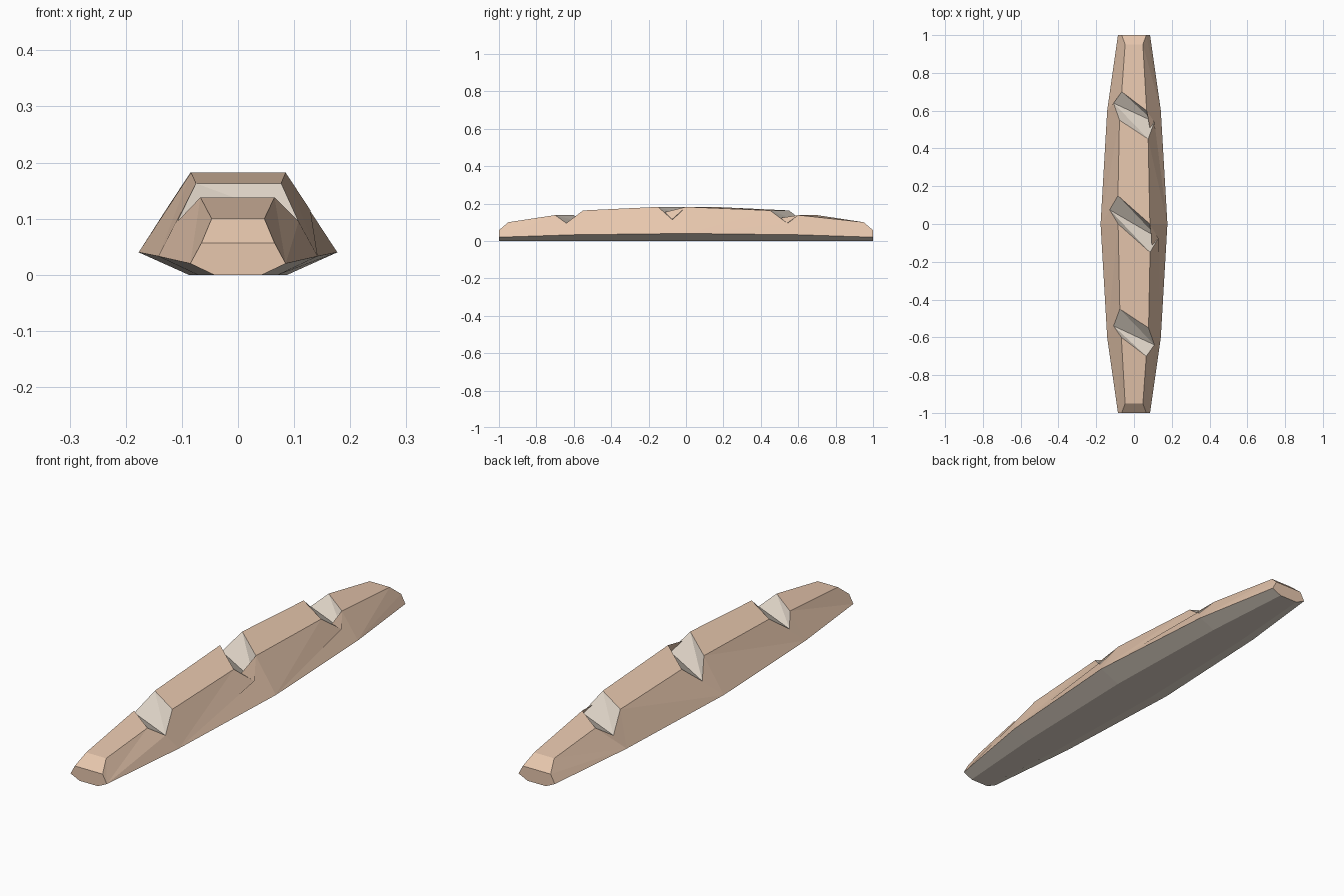
import bpy
import bmesh

cube = bpy.data.objects.get("Cube")
if cube:
    bpy.data.objects.remove(cube)


def make_material(name, rgb):
    mat = bpy.data.materials.new(name)
    mat.use_nodes = True
    color = (*rgb, 1.0)
    mat.diffuse_color = color
    mat.node_tree.nodes["Principled BSDF"].inputs["Base Color"].default_value = color
    return mat


CRUST, CRUMB = 0, 1

# Edge lines of the +x half, front to back, as (half width, y, height)
top_edge = [
    (0.065, -1.0, 0.057), (0.047, -0.95, 0.10),
    (0.065, -0.70, 0.138), (0.108, -0.64, 0.095), (0.077, -0.55, 0.163),
    (0.085, -0.15, 0.182), (0.129, -0.075, 0.115), (0.084, 0.0, 0.182),
    (0.075, 0.45, 0.163), (0.108, 0.54, 0.095), (0.067, 0.60, 0.138),
    (0.047, 0.95, 0.10), (0.065, 1.0, 0.057),
]
cut_floors = (3, 6, 9)
rim = [(0.085, -1.0, 0.02), (0.142, -0.6, 0.033), (0.177, 0.0, 0.04),
       (0.142, 0.6, 0.033), (0.085, 1.0, 0.02)]
base = [(0.043, -1.0, 0.0), (0.072, -0.6, 0.0), (0.088, 0.0, 0.0),
        (0.072, 0.6, 0.0), (0.043, 1.0, 0.0)]

bm = bmesh.new()


def both_sides(line):
    """Edge line on the +x side, and its half turn about z on the other."""
    right = [bm.verts.new(p) for p in line]
    left = [bm.verts.new((-x, -y, z)) for x, y, z in reversed(line)]
    return right, left


def face(verts, material):
    bm.faces.new(verts).material_index = material


def stitch(low, high):
    """Triangle strip between two edge lines of different lengths."""
    i = j = 0
    while i < len(low) - 1 or j < len(high) - 1:
        next_low = low[i + 1].co.y if i < len(low) - 1 else 9
        next_high = high[j + 1].co.y if j < len(high) - 1 else 9
        if next_high <= next_low:
            face((low[i], high[j + 1], high[j]), CRUST)
            j += 1
        else:
            face((low[i], low[i + 1], high[j]), CRUST)
            i += 1


top_r, top_l = both_sides(top_edge)
rim_r, rim_l = both_sides(rim)
base_r, base_l = both_sides(base)

# Crust sides
stitch(rim_r, top_r)
stitch(rim_l, top_l)

# Flat underside and the bevels beside it
for i in range(len(base) - 1):
    for a, b in ((base_l, base_r), (base_r, rim_r), (rim_l, base_l)):
        face((a[i], a[i + 1], b[i + 1], b[i]), CRUMB)

# Top crust and the slanted V cuts
for i in range(len(top_edge) - 1):
    r0, r1, l0, l1 = top_r[i], top_r[i + 1], top_l[i], top_l[i + 1]
    if i + 1 in cut_floors:
        face((l0, r0, l1), CRUMB)
        face((r0, r1, l1), CRUMB)
    elif i in cut_floors:
        face((l0, r0, l1), CRUMB)
        face((r0, r1, l1), CRUMB)
    else:
        face((l0, r0, r1, l1), CRUST)

# Blunt ends
for k in (0, -1):
    face((base_l[k], base_r[k], rim_r[k], top_r[k], top_l[k], rim_l[k]), CRUST)

bmesh.ops.recalc_face_normals(bm, faces=bm.faces)
mesh = bpy.data.meshes.new("bread_loaf")
bm.to_mesh(mesh)
bm.free()
mesh.materials.append(make_material("crust tan", (0.80, 0.57, 0.42)))
mesh.materials.append(make_material("crumb cream", (0.76, 0.68, 0.59)))
loaf = bpy.data.objects.new("bread_loaf", mesh)
bpy.context.collection.objects.link(loaf)
